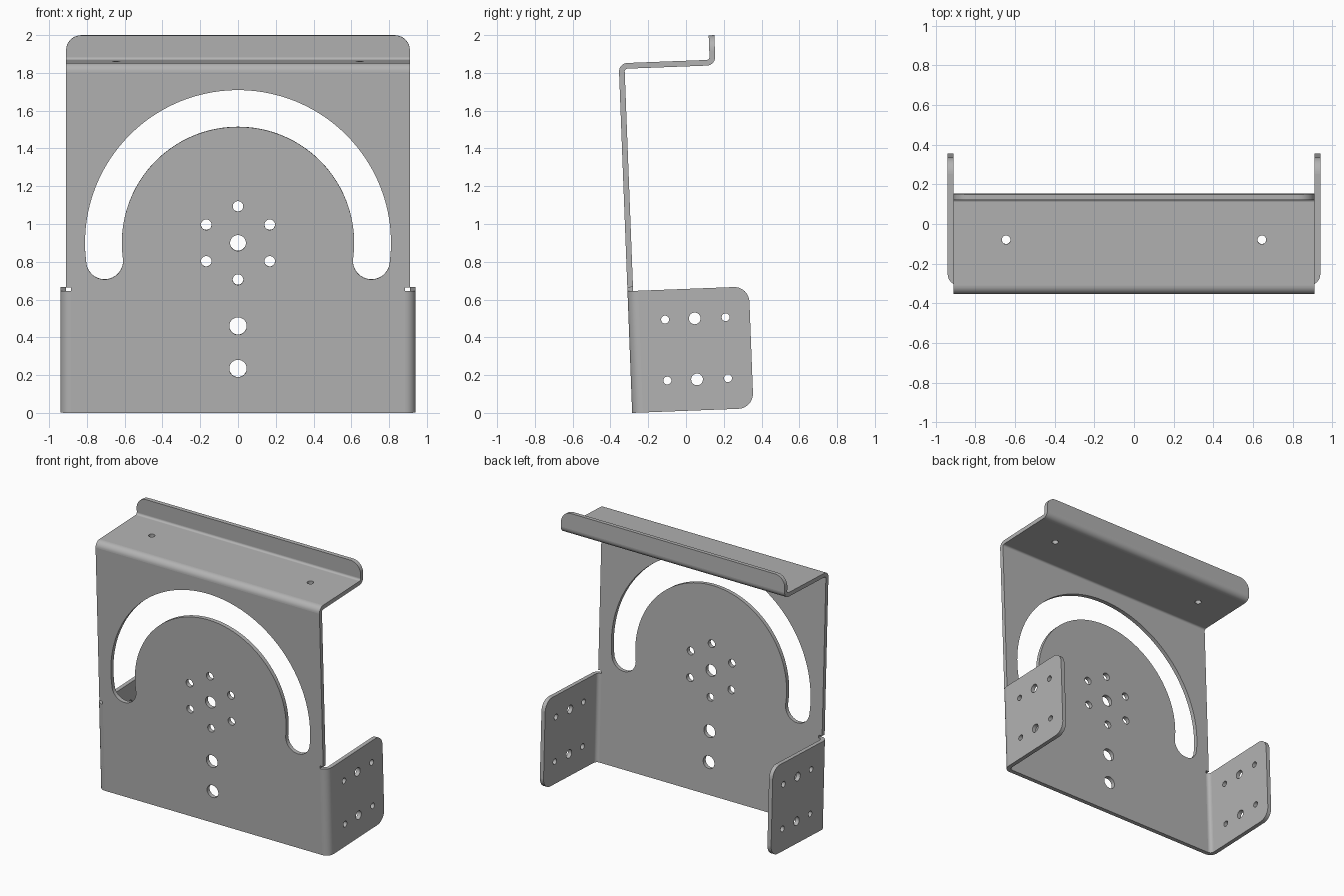
import bpy, bmesh
from math import pi, radians, cos, sin
from mathutils import Matrix, Vector

cube = bpy.data.objects.get("Cube")
if cube:
    bpy.data.objects.remove(cube, do_unlink=True)

THICK = 0.03          # sheet thickness
TILT = radians(2.2)   # backward lean of the whole bracket
SEGS = 8              # facets per bend

# Bends: (start along the flat sheet, radius on the outer face, turn direction)
FLANGE_BENDS = [(0.883, 0.057, 1)]
SPINE_BENDS = [(1.807, 0.045, 1), (2.299, 0.015, -1)]
FLANGE_END, FLANGE_TOP, SLIT_TOP = 1.5585, 0.645, 0.665
HALF_WIDTH, LIP_TOP, CORNER = 0.91, 2.437, 0.08


def arc(cx, cy, r, start, end, n):
    angles = [radians(start + (end - start) * i / n) for i in range(n + 1)]
    return [(cx + r * cos(a), cy + r * sin(a)) for a in angles]


def hole(cx, cy, r):
    return arc(cx, cy, r, 0, 360, 32)[:-1]


def fold(s, w, bends):
    """Walk along the sheet profile; returns (depth, distance) as a complex number."""
    pos, head, prev = 0j, 1j, 0.0
    for start, radius, turn in bends:
        if s <= start:
            break
        pos += head * (start - prev)
        angle = min((s - start) / radius, pi / 2)
        centre = pos - 1j * head * radius * turn
        head *= complex(cos(angle), -turn * sin(angle))
        pos = centre + 1j * head * radius * turn
        prev = start + angle * radius
    return pos + head * (s - prev) - 1j * head * w


# Outline of the flat blank, right half then mirrored
fx = FLANGE_END - CORNER
half = (arc(fx, CORNER, CORNER, -90, 0, 10)
        + arc(fx, FLANGE_TOP - CORNER, CORNER, 0, 90, 10)
        + [(0.883, FLANGE_TOP), (0.883, SLIT_TOP), (HALF_WIDTH, SLIT_TOP)]
        + arc(HALF_WIDTH - CORNER, LIP_TOP - CORNER, CORNER, 0, 90, 10))
loops = [half + [(-x, y) for x, y in reversed(half)]]

# Curved slot with round ends
hub, mid, wide, dip = 0.9, 0.7125, 0.0975, 7.7
ex, ey = mid * cos(radians(dip)), hub - mid * sin(radians(dip))
loops.append(arc(0, hub, mid + wide, -dip, 180 + dip, 80)
             + arc(-ex, ey, wide, 180 + dip, 360 + dip, 20)[1:]
             + arc(0, hub, mid - wide, 180 + dip, -dip, 80)[1:]
             + arc(ex, ey, wide, 180 - dip, 360 - dip, 20)[1:-1])

# Centre holes and the ring around the hub
loops += [hole(0, hub, 0.042), hole(0, 0.46, 0.046), hole(0, 0.235, 0.046)]
for x, y in arc(0, hub, 0.194, 30, 330, 5):
    loops.append(hole(x, y, 0.028))

# Flange and shelf holes on both sides
for side in (-1, 1):
    loops.append(hole(side * 0.645, 2.109, 0.022))
    for z in (0.164, 0.487):
        for depth, r in ((0.193, 0.021), (0.35, 0.031), (0.514, 0.021)):
            loops.append(hole(side * (depth + 0.9155), z, r))

# Fill the flat blank
bm = bmesh.new()
for loop in loops:
    verts = [bm.verts.new((x, y, 0)) for x, y in loop]
    for i, v in enumerate(verts):
        bm.edges.new((verts[i - 1], v))
bmesh.ops.triangle_fill(bm, use_beauty=True, use_dissolve=False,
                        edges=bm.edges[:], normal=(0, 0, 1))

# Score the bend lines
def score(point, normal):
    bmesh.ops.bisect_plane(bm, geom=bm.verts[:] + bm.edges[:] + bm.faces[:],
                           dist=1e-5, plane_co=point, plane_no=normal)

for i in range(SEGS + 1):
    t = i / SEGS * pi / 2
    for start, radius, _ in FLANGE_BENDS:
        for side in (-1, 1):
            score((side * (start + radius * t), 0, 0), (1, 0, 0))
    for start, radius, _ in SPINE_BENDS:
        score((0, start + radius * t, 0), (0, 1, 0))

# Thicken the sheet
bmesh.ops.recalc_face_normals(bm, faces=bm.faces[:])
new = bmesh.ops.extrude_face_region(bm, geom=bm.faces[:])["geom"]
for v in new:
    if isinstance(v, bmesh.types.BMVert):
        v.co.z = THICK

# Fold the side flanges, the shelf and the lip
for v in bm.verts:
    x, s, w = v.co
    if s < (FLANGE_TOP + SLIT_TOP) / 2:
        p = fold(abs(x), w, FLANGE_BENDS)
        v.co = Vector((p.imag if x > 0 else -p.imag, p.real, s))
    else:
        p = fold(s, w, SPINE_BENDS)
        v.co = Vector((x, p.real, p.imag))

# Smooth the bends and hole walls, keep flat faces flat
bmesh.ops.recalc_face_normals(bm, faces=bm.faces[:])
bm.normal_update()
for f in bm.faces:
    f.smooth = max(abs(c) for c in f.normal) < 0.99999
for e in bm.edges:
    e.smooth = e.calc_face_angle(0) < radians(30)

bm.transform(Matrix.Translation((0, -0.285, 0)) @ Matrix.Rotation(TILT, 4, 'X'))
mesh = bpy.data.meshes.new("bent_sheet_bracket")
bm.to_mesh(mesh)
bm.free()
bracket = bpy.data.objects.new("bent_sheet_bracket", mesh)
bpy.context.collection.objects.link(bracket)

# Grey metal
grey = bpy.data.materials.new("grey_metal")
grey.use_nodes = True
colour = (0.45, 0.45, 0.45, 1)
grey.diffuse_color = colour
grey.node_tree.nodes["Principled BSDF"].inputs["Base Color"].default_value = colour
mesh.materials.append(grey)
